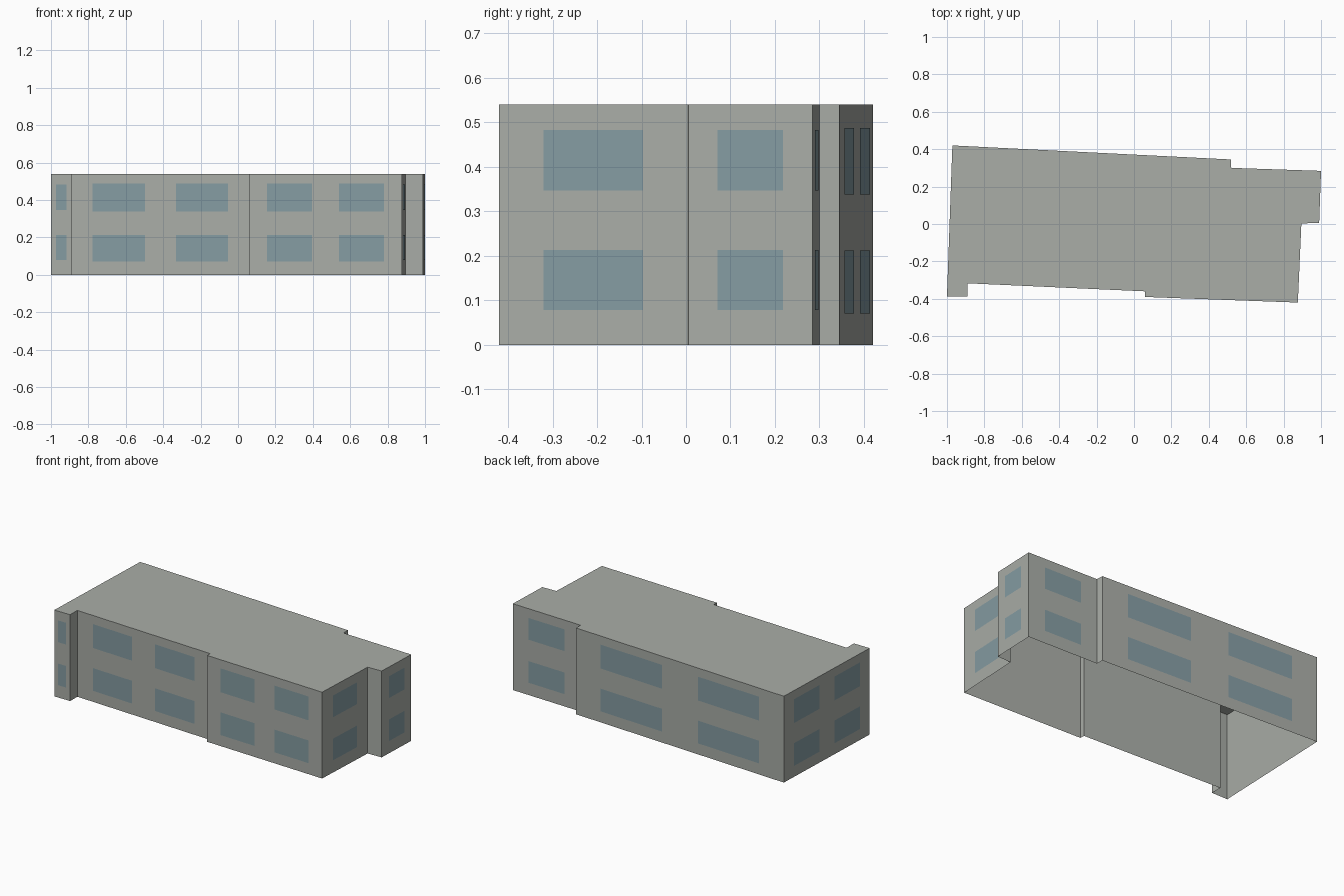
import bpy
import bmesh
from mathutils import Vector

cube = bpy.data.objects.get("Cube")
if cube:
    bpy.data.objects.remove(cube, do_unlink=True)

HEIGHT = 0.54
PLATE_OFFSET = 0.002


def make_material(name, color):
    mat = bpy.data.materials.new(name)
    mat.use_nodes = True
    mat.diffuse_color = (*color, 1)
    mat.node_tree.nodes["Principled BSDF"].inputs["Base Color"].default_value = (*color, 1)
    return mat


def make_object(name, bm, mat):
    mesh = bpy.data.meshes.new(name)
    bm.to_mesh(mesh)
    bm.free()
    mesh.materials.append(mat)
    obj = bpy.data.objects.new(name, mesh)
    bpy.context.collection.objects.link(obj)
    return obj


concrete = make_material("concrete grey", (0.40, 0.42, 0.39))
glass = make_material("window blue grey", (0.235, 0.335, 0.365))

# Footprint corners, counter-clockwise, with the window columns on the wall that follows
footprint = [
    (-1.0, -0.388, 1), (-0.89, -0.388, 0), (-0.89, -0.317, 2), (0.06, -0.36, 0),
    (0.06, -0.39, 2), (0.876, -0.42, 1), (0.895, 0.003, 0), (0.99, 0.006, 1),
    (1.0, 0.284, 1), (0.52, 0.30, 0), (0.518, 0.345, 2), (-0.971, 0.42, 2),
]

# Window spans along a wall (fractions) and up the wall, by number of columns
columns = {0: [], 1: [(0.235, 0.765)], 2: [(0.118, 0.413), (0.587, 0.882)]}
storeys = {0: [], 1: [(0.078, 0.213), (0.347, 0.483)], 2: [(0.07, 0.212), (0.338, 0.487)]}

# Building shell: walls and flat roof, open underneath
bm = bmesh.new()
base = [bm.verts.new((x, y, 0)) for x, y, _ in footprint]
top = [bm.verts.new((x, y, HEIGHT)) for x, y, _ in footprint]
for i in range(len(base)):
    j = (i + 1) % len(base)
    bm.faces.new((base[i], base[j], top[j], top[i]))
bm.faces.new(top)
make_object("building_shell", bm, concrete)

# Windows: thin plates just off each wall
bm = bmesh.new()
for i, (x, y, count) in enumerate(footprint):
    a = Vector((x, y, 0))
    b = Vector((*footprint[(i + 1) % len(footprint)][:2], 0))
    along = b - a
    out = Vector((along.y, -along.x, 0)).normalized() * PLATE_OFFSET
    for u0, u1 in columns[count]:
        for z0, z1 in storeys[count]:
            corners = [(u0, z0), (u1, z0), (u1, z1), (u0, z1)]
            bm.faces.new([bm.verts.new(a + along * u + out + Vector((0, 0, z)))
                          for u, z in corners])
make_object("windows", bm, glass)
